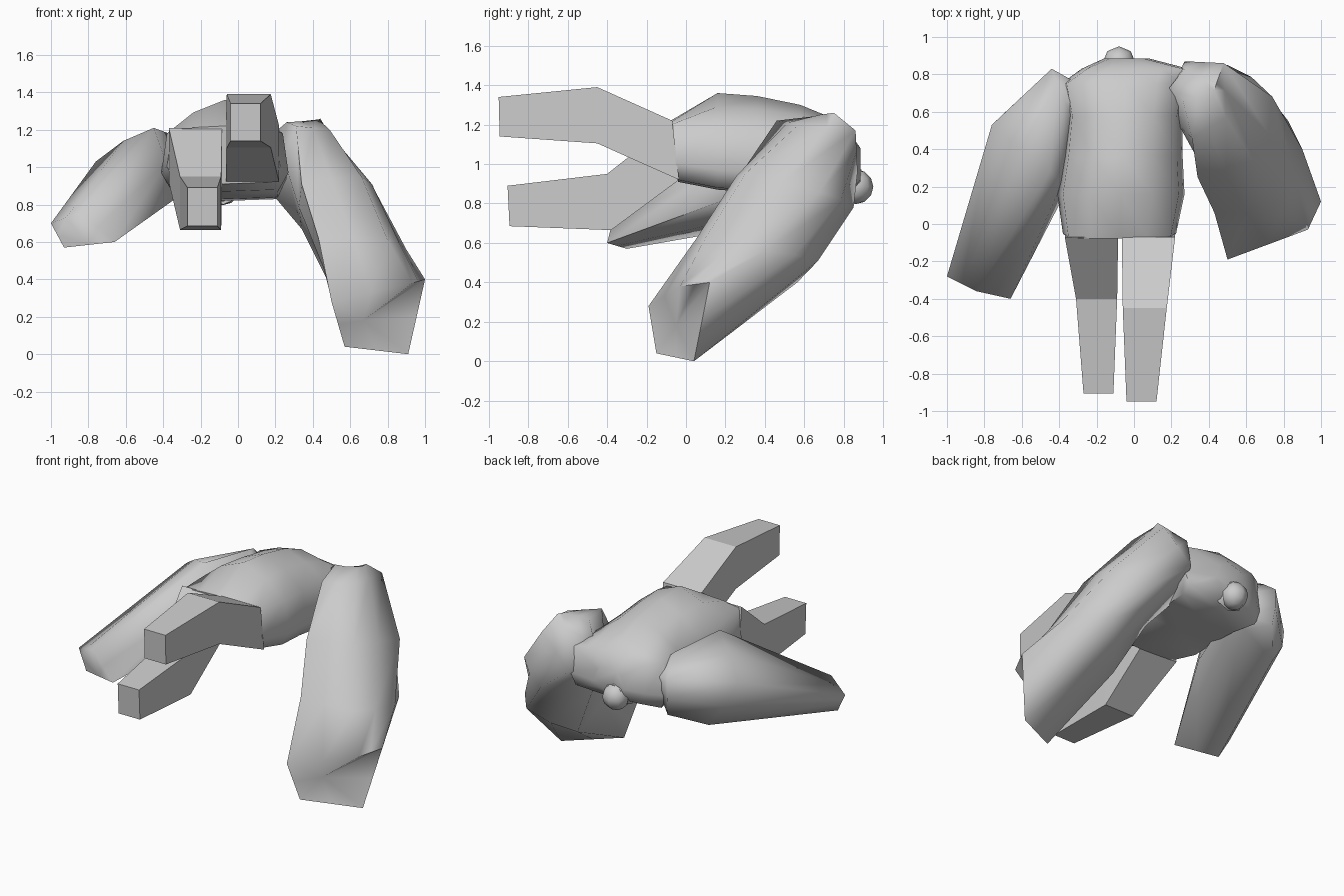
import bpy, bmesh, math
from mathutils import Vector

if "Cube" in bpy.data.objects:
    bpy.data.objects.remove(bpy.data.objects["Cube"])


def loft(name, rings, smooth=None, end_point=None):
    """Skin a closed tube through equal-sized rings; the last end may fan to a point."""
    bm = bmesh.new()
    loops = [[bm.verts.new(p) for p in r] for r in rings]
    n = len(loops[0])
    for a, b in zip(loops, loops[1:]):
        for i in range(n):
            j = (i + 1) % n
            bm.faces.new((a[i], a[j], b[j], b[i]))
    bm.faces.new(loops[0])
    if end_point:
        tip = bm.verts.new(end_point)
        for i in range(n):
            bm.faces.new((loops[-1][i], loops[-1][(i + 1) % n], tip))
    else:
        bm.faces.new(loops[-1])
    bmesh.ops.recalc_face_normals(bm, faces=bm.faces)
    me = bpy.data.meshes.new(name)
    bm.to_mesh(me)
    bm.free()
    ob = bpy.data.objects.new(name, me)
    bpy.context.collection.objects.link(ob)
    if smooth:
        bpy.ops.object.select_all(action='DESELECT')
        ob.select_set(True)
        bpy.context.view_layer.objects.active = ob
        bpy.ops.object.shade_smooth_by_angle(angle=math.radians(smooth))
    return ob


def rounded(ring, bulge):
    """Double a ring's points, pushing the new ones outward for a rounder section."""
    p = [Vector(v) for v in ring]
    n = len(p)
    out = []
    for i in range(n):
        a, b, c, d = p[i - 1], p[i], p[(i + 1) % n], p[(i + 2) % n]
        out += [b, (b + c) / 2 + (b + c - a - d) * bulge]
    return out


def limb(name, rings, bulges, smooth, end_point=None):
    return loft(name, [rounded(r, k) for r, k in zip(rings, bulges)], smooth, end_point)


def box_ring(x0, x1, y_top, z1, y_bot, z0):
    return [(x0, y_bot, z0), (x1, y_bot, z0), (x1, y_top, z1), (x0, y_top, z1)]


def body_ring(y, x_left, x_right, z_low, z_side, z_peak, slant=0.0):
    """Torso section: flat belly, upright sides and a ridged back."""
    cx, w = (x_left + x_right) / 2, (x_right - x_left) / 2
    zs = (z_side + z_peak) / 2 + 0.12 * (z_peak - z_side)
    pts = [(cx - w * 0.85, z_low), (cx, z_low - 0.01), (cx + w * 0.85, z_low),
           (x_right, z_low + 0.3 * (z_side - z_low)), (x_right - 0.03, z_side),
           (cx + w * 0.5, zs), (cx, z_peak), (cx - w * 0.5, zs),
           (x_left + 0.03, z_side), (x_left, z_low + 0.3 * (z_side - z_low))]
    mid = (z_low + z_peak) / 2
    return [(x, y - slant * (z - mid), z) for x, z in pts]


def round_ring(y, cx, cz, r, n=8):
    return [(cx + r * math.cos(2 * math.pi * i / n), y, cz + r * math.sin(2 * math.pi * i / n))
            for i in range(n)]


# Torso, lofted from hips to neck
loft("torso", [
    body_ring(-0.06, -0.38, 0.225, 0.92, 1.20, 1.22, 0.12),
    body_ring(0.16, -0.41, 0.27, 0.88, 1.18, 1.36),
    body_ring(0.36, -0.38, 0.26, 0.865, 1.17, 1.345),
    body_ring(0.58, -0.36, 0.26, 0.84, 1.16, 1.30),
    body_ring(0.75, -0.39, 0.29, 0.83, 1.14, 1.23),
    body_ring(0.83, -0.28, 0.29, 0.86, 1.12, 1.16),
    body_ring(0.885, -0.16, 0.08, 0.92, 1.04, 1.08),
], 60)

# Neck and small head
loft("neck", [round_ring(0.81, -0.08, 0.92, 0.12), round_ring(0.89, -0.08, 0.90, 0.07)], 50)
bpy.ops.mesh.primitive_uv_sphere_add(segments=8, ring_count=6, radius=0.088,
                                     location=(-0.08, 0.862, 0.885))
bpy.context.object.name = "head"
bpy.ops.object.shade_smooth_by_angle(angle=math.radians(60))

# Legs, straight-sided with a knee
loft("right_leg", [
    box_ring(-0.065, 0.22, -0.07, 1.22, -0.035, 0.92),
    box_ring(-0.06, 0.175, -0.45, 1.39, -0.45, 1.105),
    box_ring(-0.04, 0.12, -0.95, 1.34, -0.945, 1.14),
])
loft("left_leg", [
    box_ring(-0.37, -0.085, -0.07, 1.21, -0.035, 0.92),
    box_ring(-0.31, -0.09, -0.40, 0.95, -0.38, 0.665),
    box_ring(-0.27, -0.11, -0.905, 0.89, -0.895, 0.685),
])

# Left arm: buried root, shoulder, elbow, hand end
limb("left_arm", [
    [(-0.28, 0.74, 1.03), (-0.24, 0.62, 1.06), (-0.18, 0.5, 0.97), (-0.29, 0.70, 0.90)],
    [(-0.44, 0.83, 1.08), (-0.37, 0.66, 1.18), (-0.28, 0.48, 0.89), (-0.43, 0.81, 0.83)],
    [(-0.76, 0.53, 1.03), (-0.45, 0.28, 1.21), (-0.35, 0.20, 0.82), (-0.60, 0.61, 0.73)],
    [(-1.00, -0.28, 0.70), (-0.84, -0.36, 0.76), (-0.66, -0.40, 0.60), (-0.93, -0.30, 0.57)],
], [0, 0.02, 0.03, 0], 85)

# Right arm: shoulder cap, shoulder, upper arm, elbow, hollow hand end
limb("right_arm", [
    [(0.44, 0.75, 1.26), (0.42, 0.68, 1.25), (0.26, 0.67, 1.24), (0.19, 0.73, 1.18),
     (0.27, 0.83, 1.16)],
    [(0.48, 0.86, 1.17), (0.49, 0.57, 1.20), (0.31, 0.46, 1.22), (0.18, 0.58, 0.86),
     (0.27, 0.87, 0.96)],
    [(0.74, 0.68, 0.86), (0.66, 0.30, 0.95), (0.34, 0.25, 0.91), (0.34, 0.52, 0.67),
     (0.50, 0.85, 0.78)],
    [(0.90, 0.40, 0.56), (0.80, 0.09, 0.61), (0.43, 0.06, 0.62), (0.52, 0.42, 0.31),
     (0.73, 0.67, 0.51)],
    [(1.00, 0.12, 0.40), (0.93, -0.03, 0.38), (0.50, -0.19, 0.28), (0.57, -0.15, 0.04),
     (0.91, 0.04, 0.0)],
], [0, 0, 0.03, 0.03, 0], 75, (0.67, -0.05, 0.18))
